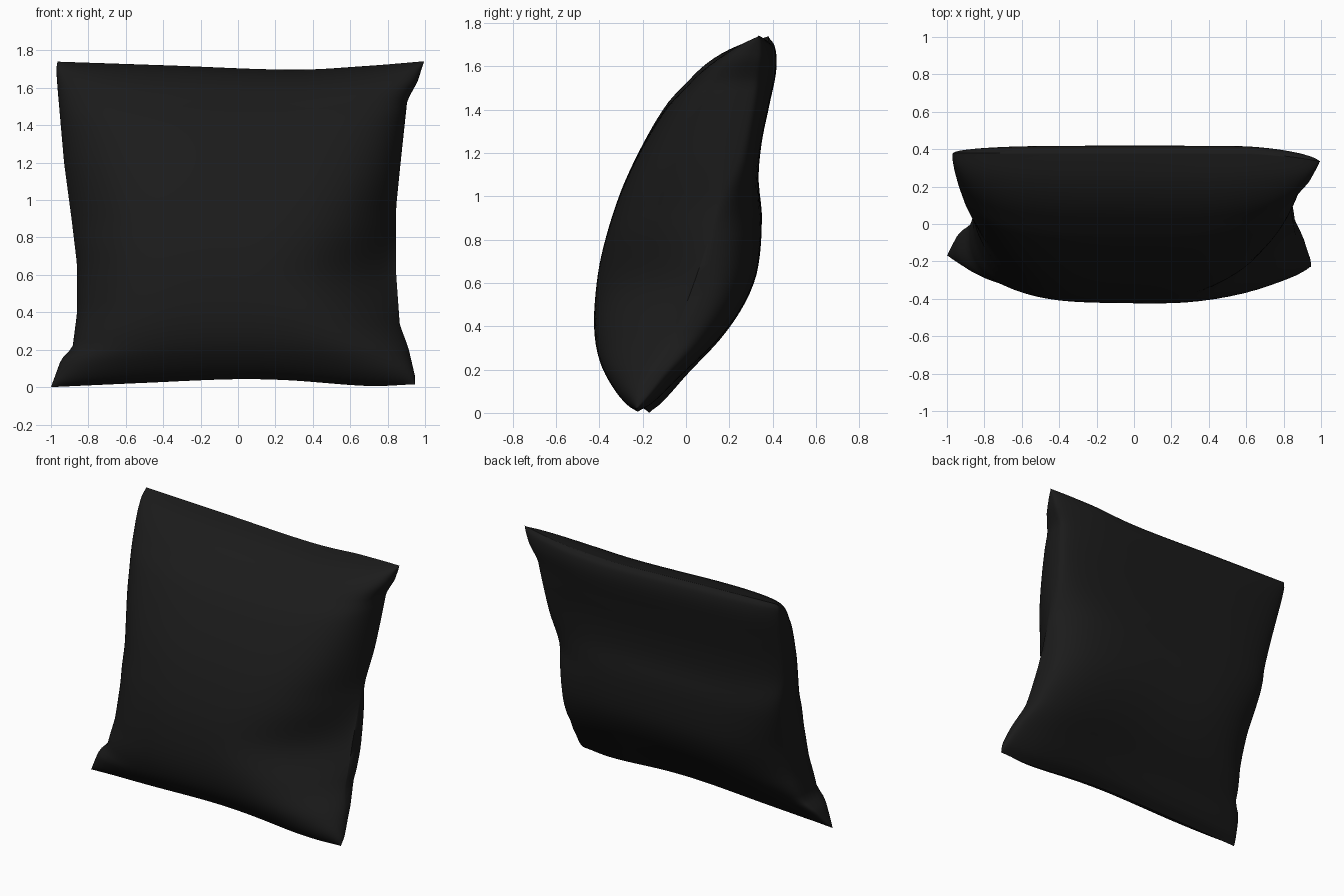
import bpy, bmesh, math

if "Cube" in bpy.data.objects:
    bpy.data.objects.remove(bpy.data.objects["Cube"])


def lerp(a, b, t):
    return a + (b - a) * t


def curve(pts, x, smooth=True):
    """Cubic (or straight) interpolation through (position, value) points."""
    x = min(max(x, pts[0][0]), pts[-1][0])
    i = 0
    while i < len(pts) - 2 and x > pts[i + 1][0]:
        i += 1
    (x0, y0), (x1, y1) = pts[i], pts[i + 1]
    h = x1 - x0
    t = (x - x0) / h
    if not smooth:
        return lerp(y0, y1, t)

    def slope(k):
        a, b = pts[max(k - 1, 0)], pts[min(k + 1, len(pts) - 1)]
        return (b[1] - a[1]) / (b[0] - a[0])
    m0, m1 = slope(i) * h, slope(i + 1) * h
    return ((2*t**3 - 3*t*t + 1) * y0 + (t**3 - 2*t*t + t) * m0
            + (3*t*t - 2*t**3) * y1 + (t**3 - t*t) * m1)


# Outlines of the cushion: (z, y) front and back bulge, (z, x) sides
FRONT = [(0, -.20), (.03, -.26), (.10, -.33), (.20, -.39), (.33, -.42), (.50, -.42),
         (.72, -.39), (1.0, -.31), (1.23, -.21), (1.44, -.09), (1.54, 0),
         (1.62, .08), (1.68, .17), (1.72, .27), (1.74, .38)]
BACK = [(0, -.20), (.04, -.13), (.17, 0), (.33, .16), (.49, .27), (.65, .33), (.90, .35),
        (1.09, .335), (1.27, .35), (1.45, .385), (1.62, .417), (1.71, .41), (1.74, .38)]
SEAM = [(0, -.20), (.33, -.05), (.80, .11), (1.2, .22), (1.55, .32), (1.74, .38)]
LEFT = [(0, -1), (.15, -.945), (.21, -.885), (.40, -.86), (.65, -.86), (.90, -.89),
        (1.2, -.93), (1.6, -.965), (1.70, -.972), (1.74, -.965)]
RIGHT = [(0, .945), (.05, .945), (.20, .91), (.32, .865), (.60, .845), (.95, .845),
         (1.2, .87), (1.53, .905), (1.63, .96), (1.74, .995)]
TOP = [(-1, 1.74), (-.4, 1.72), (.3, 1.697), (.7, 1.718), (1, 1.742)]
BOTTOM = [(-1, 0.0), (-.5, .022), (0, .042), (.3, .037), (.75, .006), (1, .015)]
# Side roundness by height for (side, is right): small is blunt, large is pinched
ROUND = {
    (0, False): [(0, .35), (.2, .42), (.43, .57), (.75, .65), (.9, .72), (1.24, .62), (1.7, .4)],
    (0, True): [(0, .4), (.1, .42), (.29, .8), (.58, 1.25), (.87, .9), (1.15, .6), (1.5, .42)],
    (1, False): [(0, .2), (.2, .2), (.53, .5), (1.0, .28), (1.2, .4), (1.7, .33)],
    (1, True): [(0, .28), (.42, .25), (.8, .42), (.92, .55), (1.17, .25), (1.6, .3)]}

NU, NV = 64, 56


def point(i, j, side):
    # samples crowd towards the seam where the cloth turns quickly
    u = -math.cos(math.pi * i / NU)
    t = .5 - .5 * math.cos(math.pi * j / NV)
    h = 1.74 * t
    x = lerp(curve(LEFT, h, False), curve(RIGHT, h, False), (u + 1) / 2)
    z = lerp(curve(BOTTOM, u), curve(TOP, u), t)
    power = curve(ROUND[side, u > 0], h)
    # the lower front right is hollowed
    degree = 4 - (1.1 * math.exp(-((h - .58) / .25) ** 2) if side == 0 and u > 0 else 0)
    full = max(0, 1 - abs(u) ** degree) ** power
    y = lerp(curve(SEAM, h), curve(FRONT if side == 0 else BACK, h), full)
    # the bottom edge is slightly twisted, the top right tip leans forward
    y -= .03 * u * (1 - t) ** 4
    y -= .045 * max(0, (u - .6) / .4) ** 1.5 * t ** 8
    return x, y, z


# Cushion: front and back cloth sharing one seam
bm = bmesh.new()
grids = []
for side in (0, 1):
    g = {}
    for i in range(NU + 1):
        for j in range(NV + 1):
            rim = i in (0, NU) or j in (0, NV)
            g[i, j] = grids[0][i, j] if side and rim else bm.verts.new(point(i, j, side))
    grids.append(g)
    for i in range(NU):
        for j in range(NV):
            quad = [g[i, j], g[i + 1, j], g[i + 1, j + 1], g[i, j + 1]]
            bm.faces.new(quad if side == 0 else quad[::-1])
bmesh.ops.recalc_face_normals(bm, faces=bm.faces[:])
for f in bm.faces:
    f.smooth = True
mesh = bpy.data.meshes.new("cushion")
bm.to_mesh(mesh)
bm.free()

cloth = bpy.data.materials.new("black cloth")
cloth.diffuse_color = (.011, .011, .011, 1)
cloth.use_nodes = True
cloth.node_tree.nodes["Principled BSDF"].inputs["Base Color"].default_value = cloth.diffuse_color
mesh.materials.append(cloth)
obj = bpy.data.objects.new("cushion", mesh)
bpy.context.collection.objects.link(obj)
bpy.context.view_layer.objects.active = obj
obj.select_set(True)
bpy.ops.object.shade_smooth_by_angle(angle=math.radians(60))
